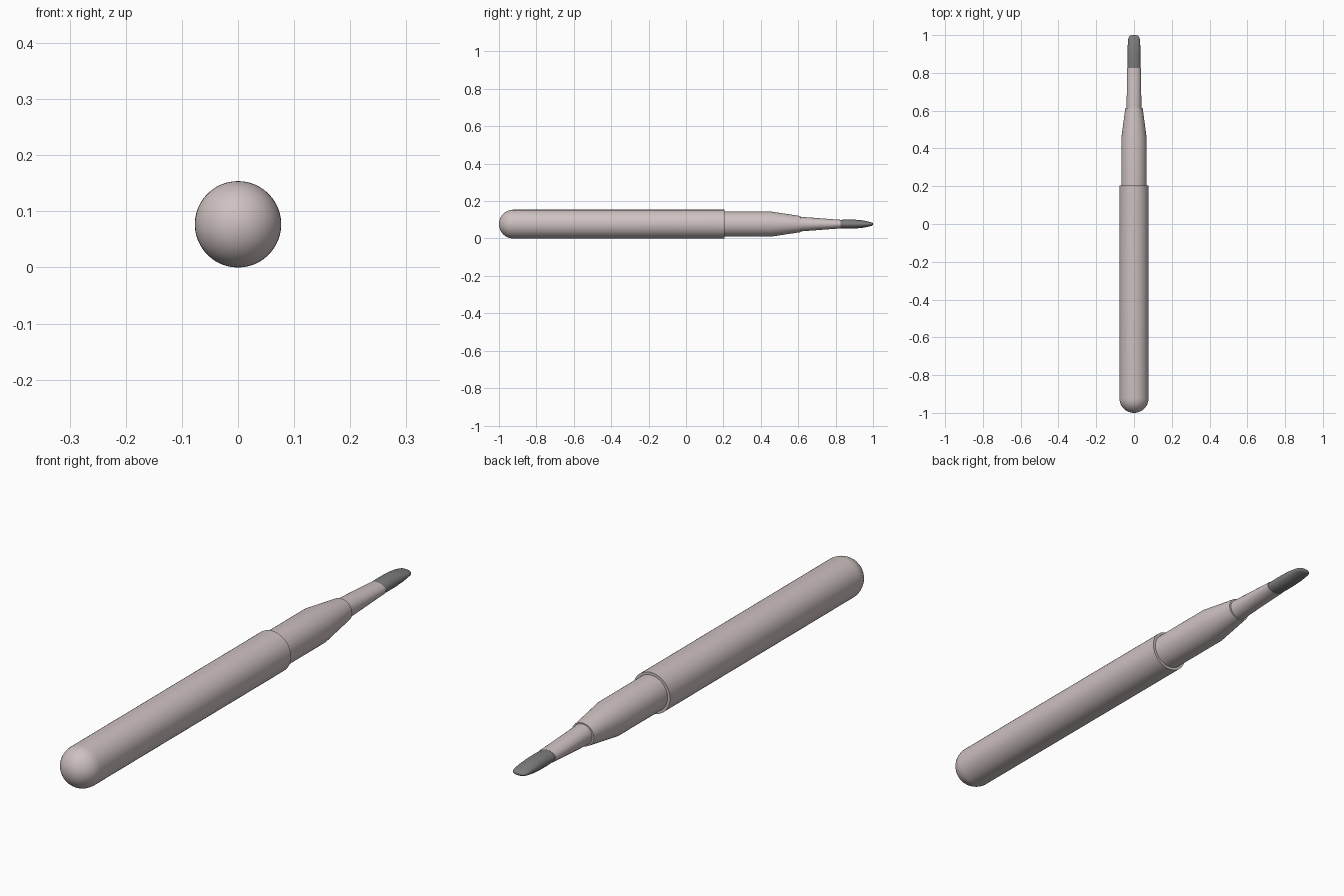
import bpy, bmesh, math

if "Cube" in bpy.data.objects:
    bpy.data.objects.remove(bpy.data.objects["Cube"])

CZ = 0.077  # height of the long axis
SEG = 48


def material(name, rgb):
    m = bpy.data.materials.new(name)
    m.diffuse_color = (*rgb, 1)
    m.use_nodes = True
    m.node_tree.nodes["Principled BSDF"].inputs["Base Color"].default_value = m.diffuse_color
    return m


def loft(name, sections, mat, power=1.0):
    """Skin elliptical sections (y, half width, half height) along y."""
    bm = bmesh.new()
    rings = []
    for y, rx, rz in sections:
        ring = []
        for i in range(SEG):
            a = 2 * math.pi * i / SEG
            s = math.sin(a)
            s = math.copysign(abs(s) ** power, s)
            ring.append(bm.verts.new((rx * math.cos(a), y, CZ + rz * s)))
        rings.append(ring)
    for a, b in zip(rings, rings[1:]):
        for i in range(SEG):
            j = (i + 1) % SEG
            bm.faces.new((a[i], a[j], b[j], b[i]))
    bm.faces.new(rings[0])
    bm.faces.new(rings[-1])
    bmesh.ops.recalc_face_normals(bm, faces=bm.faces)
    me = bpy.data.meshes.new(name)
    bm.to_mesh(me)
    bm.free()
    ob = bpy.data.objects.new(name, me)
    bpy.context.collection.objects.link(ob)
    me.materials.append(mat)
    bpy.ops.object.select_all(action='DESELECT')
    bpy.context.view_layer.objects.active = ob
    ob.select_set(True)
    bpy.ops.object.shade_smooth_by_angle(angle=math.radians(35))
    return ob


shell = material("pale_pink_grey", (0.62, 0.535, 0.535))
bristle = material("dark_grey", (0.20, 0.205, 0.20))

# Handle barrel with a round end
R = 0.077
dome = []
for k in range(13):
    t = math.radians(1 + 89 * k / 12)
    dome.append((-1 + R * (1 - math.cos(t)), R * math.sin(t), R * math.sin(t)))
loft("handle", dome + [(0.205, R, R)], shell)

# Narrower grip tapering to the front
loft("grip", [(0.15, 0.067, 0.067), (0.455, 0.067, 0.067),
              (0.613, 0.046, 0.043)], shell)

# Collar that flattens towards the bristles
loft("collar", [(0.58, 0.039, 0.040), (0.613, 0.039, 0.039),
                (0.72, 0.038, 0.031), (0.825, 0.037, 0.023)], shell)

# Flat bristle tip with rounded end
loft("bristle_tip", [(0.81, 0.034, 0.022), (0.825, 0.034, 0.0225),
                     (0.86, 0.034, 0.0245), (0.90, 0.034, 0.024),
                     (0.94, 0.0335, 0.0205), (0.965, 0.032, 0.016),
                     (0.982, 0.030, 0.012), (0.993, 0.025, 0.009),
                     (0.998, 0.019, 0.006), (1.0, 0.011, 0.003)], bristle)
